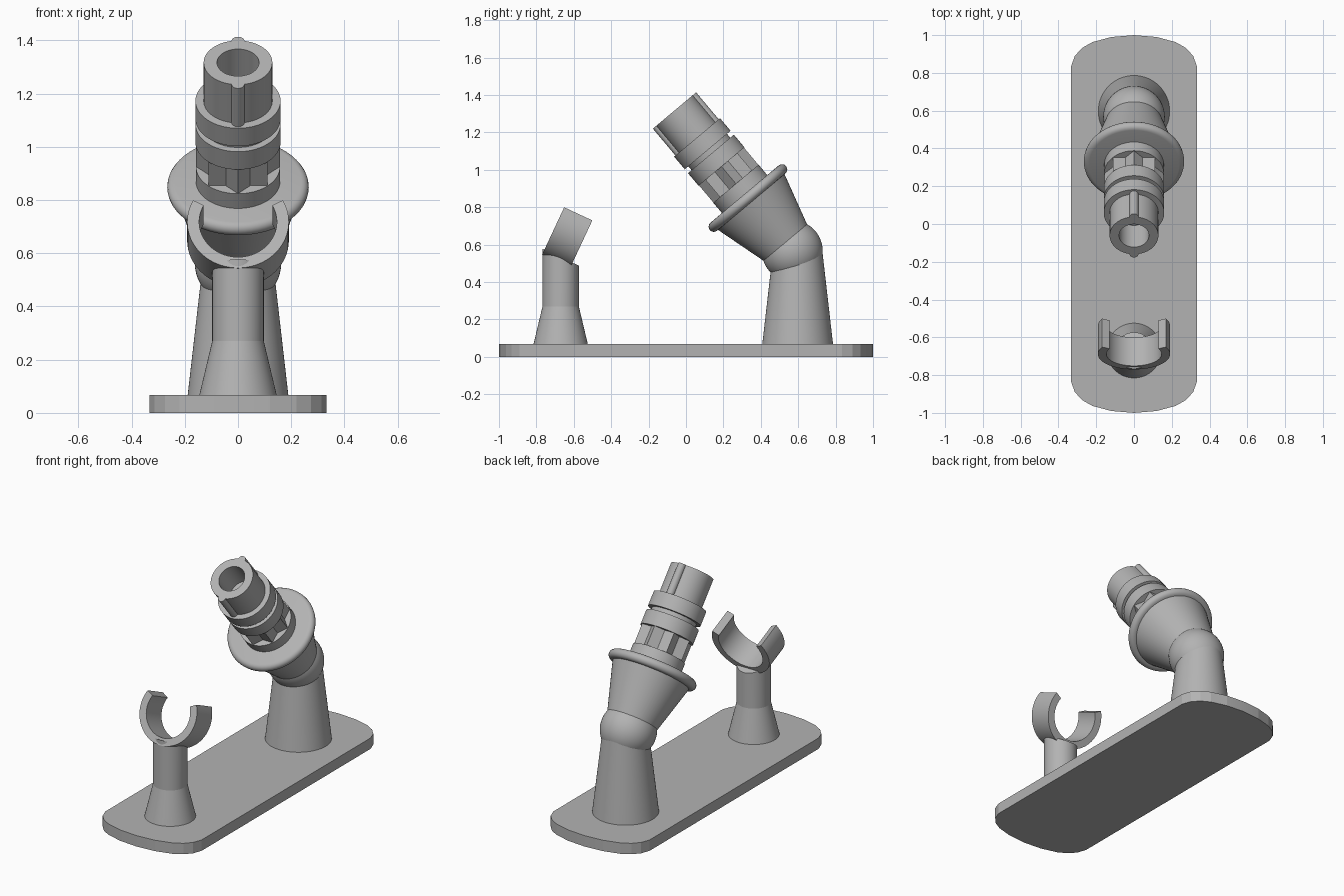
import bpy, bmesh
from math import sin, cos, pi, radians
from mathutils import Matrix, Vector

cube = bpy.data.objects.get("Cube")
if cube:
    bpy.data.objects.remove(cube)

GREY = (0.45, 0.45, 0.45, 1)
mat = bpy.data.materials.new("plain_grey")
mat.use_nodes = True
mat.diffuse_color = GREY
mat.node_tree.nodes["Principled BSDF"].inputs["Base Color"].default_value = GREY


def finish(name, bm, matrix=Matrix(), angle=30):
    """Turn a bmesh into a smooth-shaded object with sharp edges kept."""
    bmesh.ops.remove_doubles(bm, verts=bm.verts, dist=1e-5)
    bmesh.ops.recalc_face_normals(bm, faces=bm.faces)
    mesh = bpy.data.meshes.new(name)
    bm.to_mesh(mesh)
    bm.free()
    obj = bpy.data.objects.new(name, mesh)
    obj.matrix_world = matrix
    mesh.materials.append(mat)
    bpy.context.collection.objects.link(obj)
    bpy.ops.object.select_all(action="DESELECT")
    obj.select_set(True)
    bpy.context.view_layer.objects.active = obj
    bpy.ops.object.shade_smooth_by_angle(angle=radians(angle))
    return obj


def lathe(profile, steps=64):
    """Revolve (radius, height) points about z."""
    bm = bmesh.new()
    verts = [bm.verts.new((r, 0, z)) for r, z in profile]
    edges = [bm.edges.new(pair) for pair in zip(verts, verts[1:])]
    bmesh.ops.spin(bm, geom=verts + edges, cent=(0, 0, 0), axis=(0, 0, 1),
                   angle=2 * pi, steps=steps, use_merge=True)
    bmesh.ops.remove_doubles(bm, verts=bm.verts, dist=1e-5)
    return bm


def prism(outline, z0, z1):
    """Extrude a flat outline from z0 to z1."""
    bm = bmesh.new()
    face = bm.faces.new([bm.verts.new((x, y, z0)) for x, y in outline])
    top = bmesh.ops.extrude_face_region(bm, geom=[face])["geom"]
    bmesh.ops.translate(bm, vec=(0, 0, z1 - z0),
                        verts=[v for v in top if isinstance(v, bmesh.types.BMVert)])
    return bm


def polar(r, a, cx=0, cy=0):
    return (cx + r * cos(a), cy + r * sin(a))


# Base plate with bowed ends
corner = [(0.333, 0.835), (0.313, 0.89), (0.275, 0.932), (0.22, 0.963), (0.12, 0.99)]
end = corner + [(0, 1)] + [(-x, y) for x, y in reversed(corner)]
finish("base_plate", prism(end + [(-x, -y) for x, y in end], 0, 0.068), angle=10)

# Rear post and its ball elbow
finish("rear_post", lathe([(0, 0.06), (0.19, 0.06), (0.128, 0.6), (0, 0.6)]),
       Matrix.Translation((0, 0.597, 0)))
ball = bmesh.new()
bmesh.ops.create_uvsphere(ball, u_segments=48, v_segments=24, radius=0.163)
finish("elbow_ball", ball, Matrix.Translation((0, 0.568, 0.566)))

# Tilted arm: everything below is measured along its axis from the flange top
arm = Matrix.Translation((0, 0.31, 0.874)) @ Matrix.Rotation(radians(40), 4, "X")
finish("arm_cone", lathe([(0, -0.35), (0.15, -0.35), (0.235, -0.05), (0, -0.05)]), arm)

rim = [polar(0.028, -pi / 2 + pi * i / 8, 0.238, -0.033) for i in range(9)]
finish("flange", lathe([(0, rim[0][1])] + rim + [(0, rim[-1][1])]), arm)


def collar(name, radius, low, high):
    finish(name, lathe([(0, low), (radius, low), (radius, high), (0, high)]), arm)


collar("base_collar", 0.158, -0.01, 0.067)
collar("middle_collar", 0.16, 0.187, 0.275)
collar("groove_core", 0.135, 0.27, 0.31)
collar("upper_collar", 0.16, 0.302, 0.39)

# Fluted section between the collars
star = [polar(0.12 if i % 2 else 0.157, -pi / 2 + i * pi / 8) for i in range(16)]
finish("fluted_section", prism(star, 0.06, 0.19), arm, 10)

# Hollow muzzle tube with a rib front and back
finish("end_tube", lathe([(0, 0.38), (0.129, 0.38), (0.129, 0.578),
                          (0.079, 0.578), (0.079, 0.4), (0, 0.4)]), arm)
for name, side in (("front_rib", -1), ("back_rib", 1)):
    rib = [polar(0.024, side * pi * i / 12, 0, side * 0.127) for i in range(13)]
    rib += [(-0.024, side * 0.11), (0.024, side * 0.11)]
    finish(name, prism(rib, 0.385, 0.578), arm)

# Front cradle: an open ring, tipped back
tilt = Matrix.Rotation(radians(65), 4, "X")
centre = Vector((0, -0.614, 0.683))
start, sweep, n = radians(152), radians(236), 48
angles = [start + sweep * i / n for i in range(n + 1)]
outline = [polar(0.191, a) for a in angles] + [polar(0.146, a) for a in reversed(angles)]
finish("cradle_ring", prism(outline, -0.083, 0.083), Matrix.Translation(centre) @ tilt)

# Front post, its top sliced to sit within the ring wall
post = lathe([(0, 0.06), (0.147, 0.06), (0.097, 0.27), (0.097, 0.75), (0, 0.75)])
up = tilt.to_3x3() @ Vector((0, 1, 0))
offset = Vector((0, -0.67, 0))
bmesh.ops.bisect_plane(post, geom=post.verts[:] + post.edges[:] + post.faces[:],
                       plane_co=centre - up * 0.16 - offset, plane_no=up, clear_outer=True)
bmesh.ops.holes_fill(post, edges=[e for e in post.edges if e.is_boundary])
finish("front_post", post, Matrix.Translation(offset), 12)
